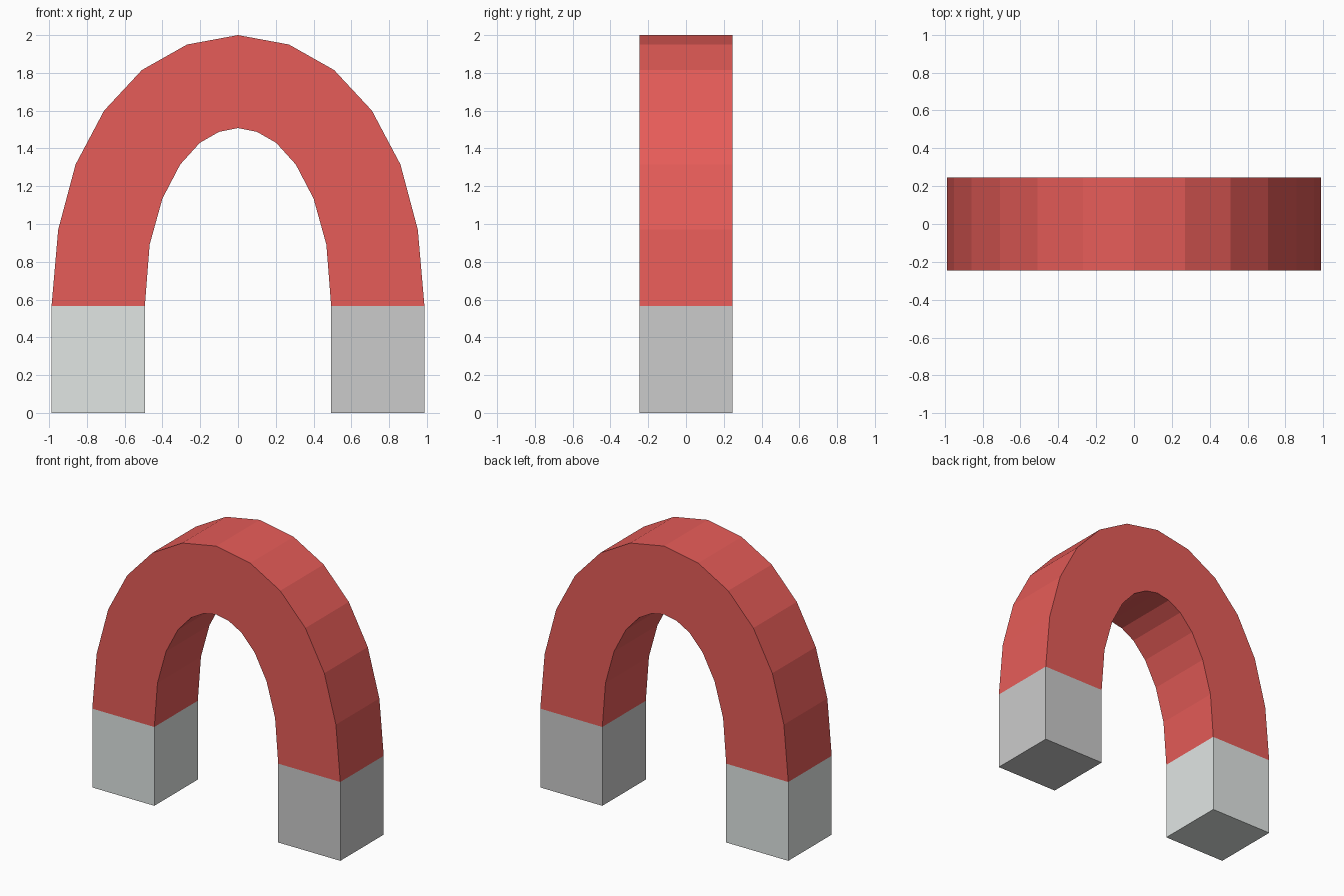
import bpy, bmesh

if "Cube" in bpy.data.objects:
    bpy.data.objects.remove(bpy.data.objects["Cube"])

HALF_DEPTH = 0.247
JOINT_Z = 0.567

# Right half of the arch, from joint to crown: (x, z)
OUTER = [(0.987, JOINT_Z), (0.952, 0.97), (0.86, 1.315), (0.709, 1.6),
         (0.509, 1.815), (0.27, 1.95), (0, 2.0)]
INNER = [(0.493, JOINT_Z), (0.468, 0.89), (0.40, 1.135), (0.306, 1.315),
         (0.202, 1.43), (0.10, 1.488), (0, 1.508)]


def material(name, rgb):
    mat = bpy.data.materials.new(name)
    mat.diffuse_color = (*rgb, 1)
    mat.use_nodes = True
    mat.node_tree.nodes["Principled BSDF"].inputs["Base Color"].default_value = mat.diffuse_color
    return mat


def finish(name, bm, mat=None):
    bmesh.ops.recalc_face_normals(bm, faces=bm.faces)
    mesh = bpy.data.meshes.new(name)
    bm.to_mesh(mesh)
    bm.free()
    obj = bpy.data.objects.new(name, mesh)
    bpy.context.collection.objects.link(obj)
    if mat:
        mesh.materials.append(mat)
    return obj


def sweep(name, sections, cap_start=False, mat=None):
    """Join square sections, each ((outer x, z), (inner x, z)), into a tube."""
    bm = bmesh.new()
    rings = [[bm.verts.new((x, y, z)) for (x, z), y in
              ((o, -HALF_DEPTH), (o, HALF_DEPTH), (i, HALF_DEPTH), (i, -HALF_DEPTH))]
             for o, i in sections]
    for a, b in zip(rings, rings[1:]):
        for k in range(4):
            n = (k + 1) % 4
            bm.faces.new((a[k], a[n], b[n], b[k]))
    if cap_start:
        bm.faces.new(rings[0])
    # Orient outward even when an end is left open at the hidden joint
    obj = finish(name, bm, mat)
    return obj


# Red arch: mirrored half profile, open where it meets the poles
half = list(zip(OUTER, INNER))
left_half = [((-o[0], o[1]), (-i[0], i[1])) for o, i in half[:-1]]
sweep("arch", half + left_half[::-1], mat=material("red", (0.79, 0.107, 0.098)))

# Pole tips: the left one is a lighter, coloured grey
pale = material("pale_grey", (0.75, 0.79, 0.775))
for name, side, mat in (("right_pole", 1, None), ("left_pole", -1, pale)):
    outer_x, inner_x = side * OUTER[0][0], side * INNER[0][0]
    sweep(name, [((outer_x, z), (inner_x, z)) for z in (0, JOINT_Z)],
          cap_start=True, mat=mat)
